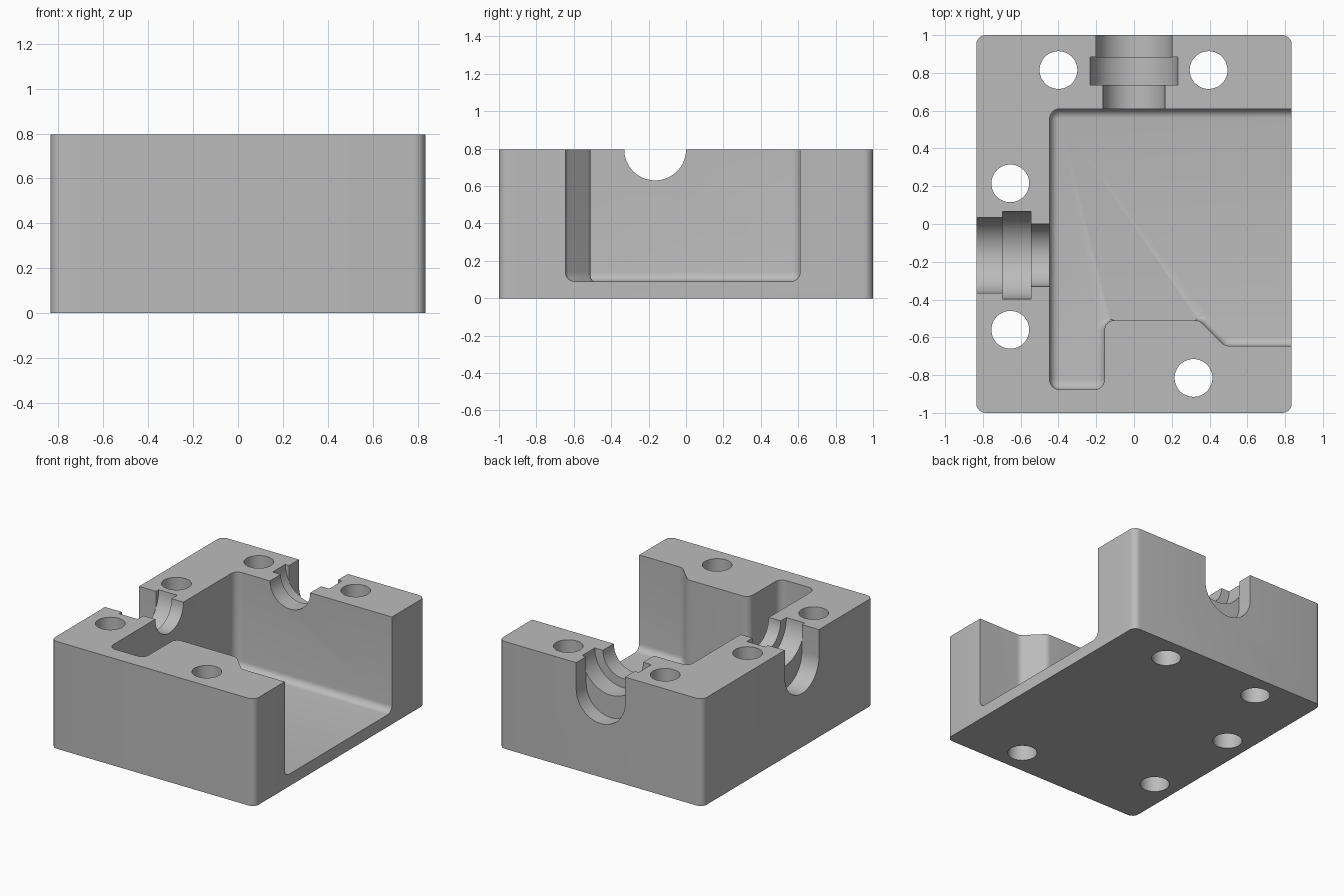
import bpy, bmesh
from math import sin, cos, pi, tan, acos
from mathutils import Vector

if "Cube" in bpy.data.objects:
    bpy.data.objects.remove(bpy.data.objects["Cube"], do_unlink=True)

TOP = 0.795
OVER = 1.1      # cutters reach past the body
FLOOR = 0.09
FILLET = 0.05
STEPS = 6

steel = bpy.data.materials.new("plain grey")
steel.use_nodes = True
GREY = (0.5, 0.5, 0.5, 1)
steel.diffuse_color = GREY
steel.node_tree.nodes["Principled BSDF"].inputs["Base Color"].default_value = GREY


def rounded_outline(corners):
    """Corners (x, y, radius, fillet weight of the edge that follows), counter-clockwise.
    Returns pairs of point and weighted outward normal."""
    out = []
    n = len(corners)
    for i, (x, y, r, w_next) in enumerate(corners):
        p = Vector((x, y))
        w_prev = corners[i - 1][3]
        d1 = (p - Vector(corners[i - 1][:2])).normalized()
        d2 = (Vector(corners[(i + 1) % n][:2]) - p).normalized()
        n1, n2 = Vector((d1.y, -d1.x)), Vector((d2.y, -d2.x))
        if r == 0:
            out.append((p, n1 * w_prev + n2 * w_next))
            continue
        turn = 1 if d1.x * d2.y - d1.y * d2.x > 0 else -1
        angle = acos(max(-1, min(1, d1.dot(d2))))
        centre = p - d1 * r * tan(angle / 2) - n1 * r * turn
        for k in range(STEPS + 1):
            f = k / STEPS
            nor = (n1 * sin((1 - f) * angle) + n2 * sin(f * angle)) / sin(angle)
            out.append((centre + nor * r * turn, nor * (w_prev * (1 - f) + w_next * f)))
    return out


def loft(name, rings):
    """Solid through a list of rings of 3D points."""
    bm = bmesh.new()
    loops = [[bm.verts.new(p) for p in ring] for ring in rings]
    n = len(loops[0])
    for a, b in zip(loops, loops[1:]):
        for i in range(n):
            j = (i + 1) % n
            bm.faces.new((a[i], a[j], b[j], b[i]))
    bm.faces.new(loops[0][::-1])
    bm.faces.new(loops[-1])
    bmesh.ops.recalc_face_normals(bm, faces=bm.faces)
    mesh = bpy.data.meshes.new(name)
    bm.to_mesh(mesh)
    bm.free()
    obj = bpy.data.objects.new(name, mesh)
    bpy.context.collection.objects.link(obj)
    mesh.materials.append(steel)
    return obj


def flat_ring(outline, z, inset=0):
    return [(p.x - nor.x * inset, p.y - nor.y * inset, z) for p, nor in outline]


# Block with rounded upright corners
W, L = 0.835, 1.0
outline = rounded_outline([(x, y, FILLET, 0) for x, y in ((-W, -L), (W, -L), (W, L), (-W, L))])
body = loft("housing_block", [flat_ring(outline, 0), flat_ring(outline, TOP)])

cutters = []

# Open-sided pocket with a filleted floor edge
R = FILLET + 0.004
pocket = rounded_outline([
    (-0.447, -0.877, R, 1), (-0.156, -0.877, R, 1), (-0.156, -0.51, FILLET, 0),
    (0.345, -0.51, FILLET, 1), (0.48, -0.645, R, 1), (OVER, -0.645, 0, 0),
    (OVER, 0.61, 0, 1), (-0.447, 0.61, R, 1)])
rings = []
for k in range(STEPS + 1):
    a = k / STEPS * pi / 2
    rings.append(flat_ring(pocket, FLOOR + FILLET * (1 - cos(a)), FILLET * (1 - sin(a))))
rings.append(flat_ring(pocket, OVER))
cutters.append(loft("pocket_cutter", rings))


# Stepped shaft seats, open at the top
def seat_cutter(name, r, z, start, end, place):
    prof = [(-r, OVER)]
    prof += [(-r * cos(pi * k / 32), z - r * sin(pi * k / 32)) for k in range(33)]
    prof.append((r, OVER))
    return loft(name, [[place(u, d, h) for u, h in prof] for d in (start, end)])


def back(u, d, h):
    return (u, d, h)


def side(u, d, h):
    return (-d, u - 0.165, h)


for label, place, inner, step1, step2 in (("back", back, 0.61, 0.737, 0.885),
                                          ("side", side, 0.447, 0.545, 0.697)):
    cutters += [
        seat_cutter(label + "_groove_cutter", 0.232, TOP, step1, step2, place),
        seat_cutter(label + "_bore_cutter", 0.165, TOP, inner - 0.06, step1 + 0.02, place),
        seat_cutter(label + "_mouth_cutter", 0.2, 0.597, step2 - 0.002, OVER, place)]

# Through holes for bolts
for x, y in ((-0.4, 0.815), (0.395, 0.815), (-0.655, 0.215), (-0.655, -0.56), (0.315, -0.815)):
    circle = [(x + 0.1 * cos(k * pi / 24), y + 0.1 * sin(k * pi / 24)) for k in range(48)]
    cutters.append(loft("bolt_hole_cutter", [[(u, v, z) for u, v in circle] for z in (-0.1, OVER)]))

# Cut everything out of the block
bpy.ops.object.select_all(action="DESELECT")
bpy.context.view_layer.objects.active = body
body.select_set(True)
for cutter in cutters:
    cutter.hide_render = True
    mod = body.modifiers.new("cut", "BOOLEAN")
    mod.operation = "DIFFERENCE"
    mod.solver = "EXACT"
    mod.object = cutter
    bpy.ops.object.modifier_apply(modifier=mod.name)
    bpy.data.objects.remove(cutter, do_unlink=True)

bpy.ops.object.shade_smooth_by_angle(angle=pi / 6)
